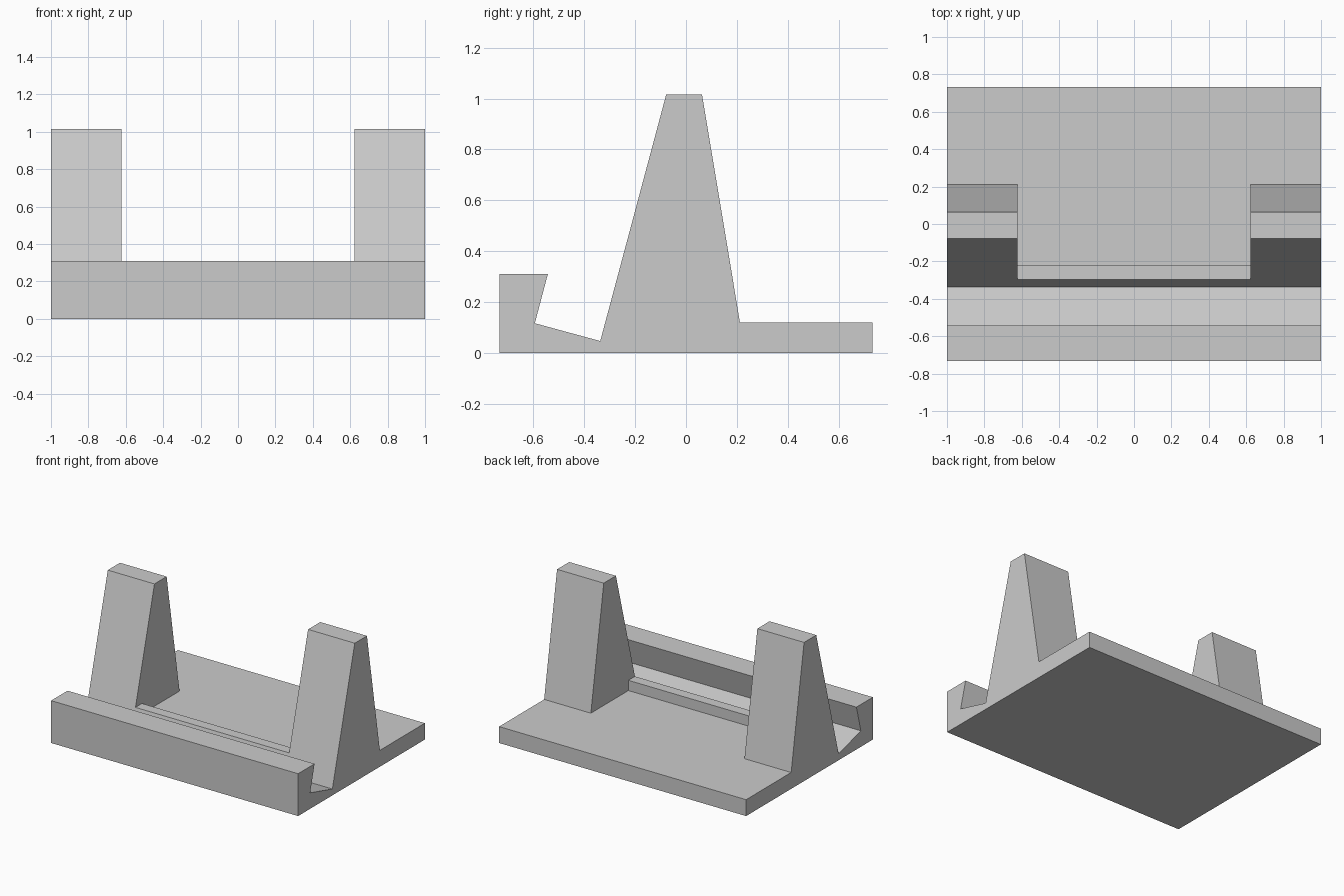
import bpy
import bmesh

cube = bpy.data.objects.get("Cube")
if cube:
    bpy.data.objects.remove(cube, do_unlink=True)

grey = bpy.data.materials.new("plain grey")
grey.use_nodes = True
color = (0.6, 0.6, 0.6, 1)
grey.diffuse_color = color
grey.node_tree.nodes["Principled BSDF"].inputs["Base Color"].default_value = color


def prism(name, profile, half_width):
    """Extrude a (y, z) side profile along x, centred on x = 0."""
    bm = bmesh.new()
    face = bm.faces.new([bm.verts.new((-half_width, y, z)) for y, z in profile])
    side = bmesh.ops.extrude_face_region(bm, geom=[face])["geom"]
    moved = [v for v in side if isinstance(v, bmesh.types.BMVert)]
    bmesh.ops.translate(bm, verts=moved, vec=(2 * half_width, 0, 0))
    bmesh.ops.recalc_face_normals(bm, faces=bm.faces)
    mesh = bpy.data.meshes.new(name)
    bm.to_mesh(mesh)
    bm.free()
    mesh.materials.append(grey)
    obj = bpy.data.objects.new(name, mesh)
    bpy.context.collection.objects.link(obj)
    return obj


# Full side profile: front rail, sloped groove, tapered upright, rear deck
stand = prism("cradle_stand", [
    (-0.733, 0), (0.733, 0), (0.733, 0.12), (0.212, 0.12),
    (0.063, 1.015), (-0.078, 1.015), (-0.337, 0.047),
    (-0.594, 0.117), (-0.543, 0.31), (-0.733, 0.31)], 1.0)

# Gap between the two uprights, leaving a low lip behind the groove
gap = prism("upright_gap_cutter", [
    (-0.4, 0.195), (-0.222, 0.195), (-0.222, 0.12),
    (0.3, 0.12), (0.3, 1.2), (-0.4, 1.2)], 0.622)
gap.hide_render = True
gap.hide_viewport = True

cut = stand.modifiers.new("open_gap", "BOOLEAN")
cut.operation = "DIFFERENCE"
cut.solver = "EXACT"
cut.object = gap
